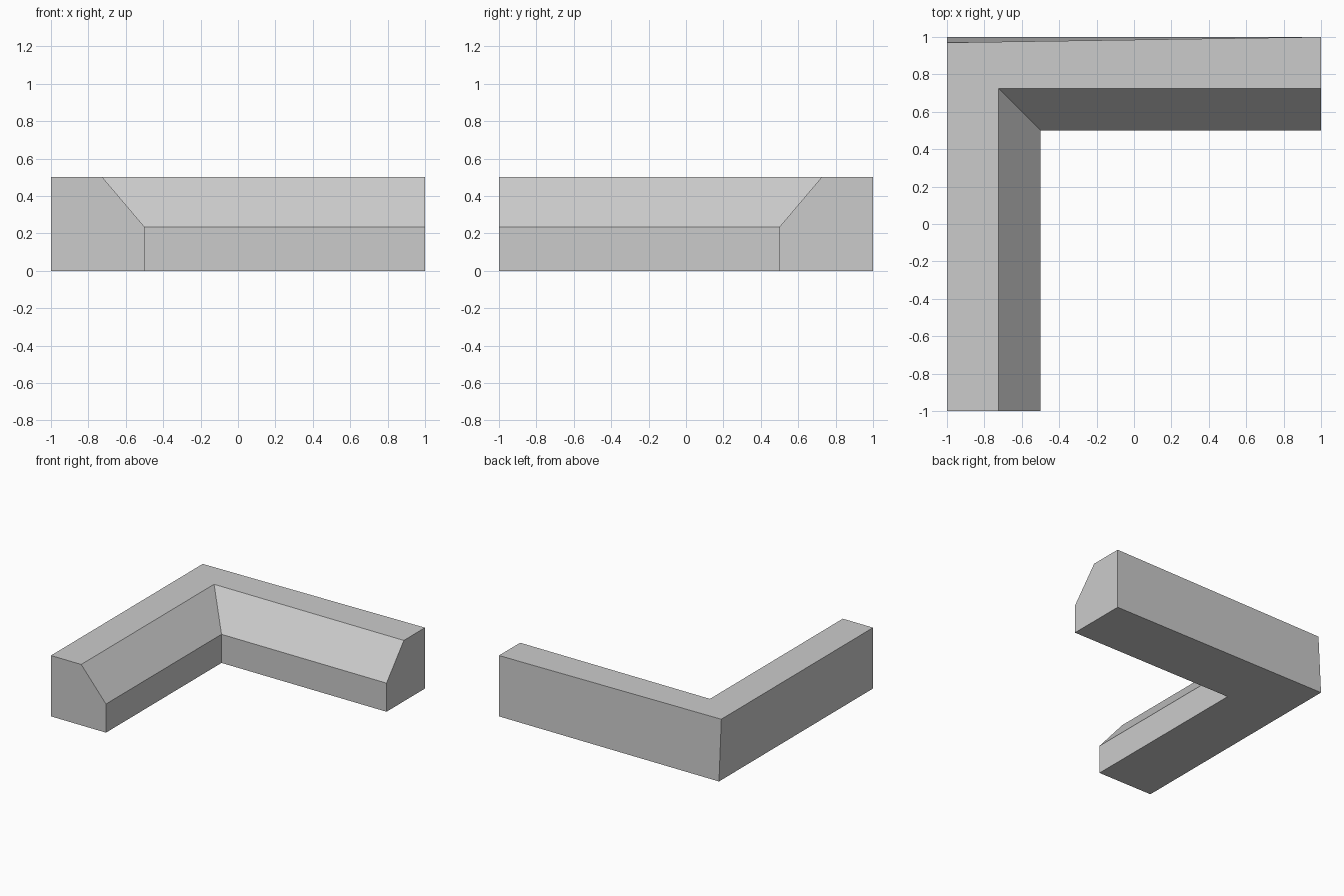
import bpy, bmesh

if "Cube" in bpy.data.objects:
    bpy.data.objects.remove(bpy.data.objects["Cube"])

# Cross-section: (inset from outer wall, height)
profile = [(0, 0), (0.5, 0), (0.5, 0.235), (0.275, 0.5), (0, 0.5)]

# Sweep the section along the L, with a mitred corner
stations = [
    lambda d: (-1 + d, -1),
    lambda d: (-1 + d, 1 - d),
    lambda d: (1, 1 - d),
]
bm = bmesh.new()
rings = [[bm.verts.new((*at(d), z)) for d, z in profile] for at in stations]
n = len(profile)
for a, b in zip(rings, rings[1:]):
    for i in range(n):
        j = (i + 1) % n
        bm.faces.new((a[i], a[j], b[j], b[i]))

# End caps
bm.faces.new(rings[0])
bm.faces.new(rings[-1])

# Outer top corner leans slightly inward
rings[1][-1].co.y = 0.97

bmesh.ops.recalc_face_normals(bm, faces=bm.faces)
mesh = bpy.data.meshes.new("corner_curb")
bm.to_mesh(mesh)
bm.free()
curb = bpy.data.objects.new("corner_curb", mesh)
bpy.context.collection.objects.link(curb)
